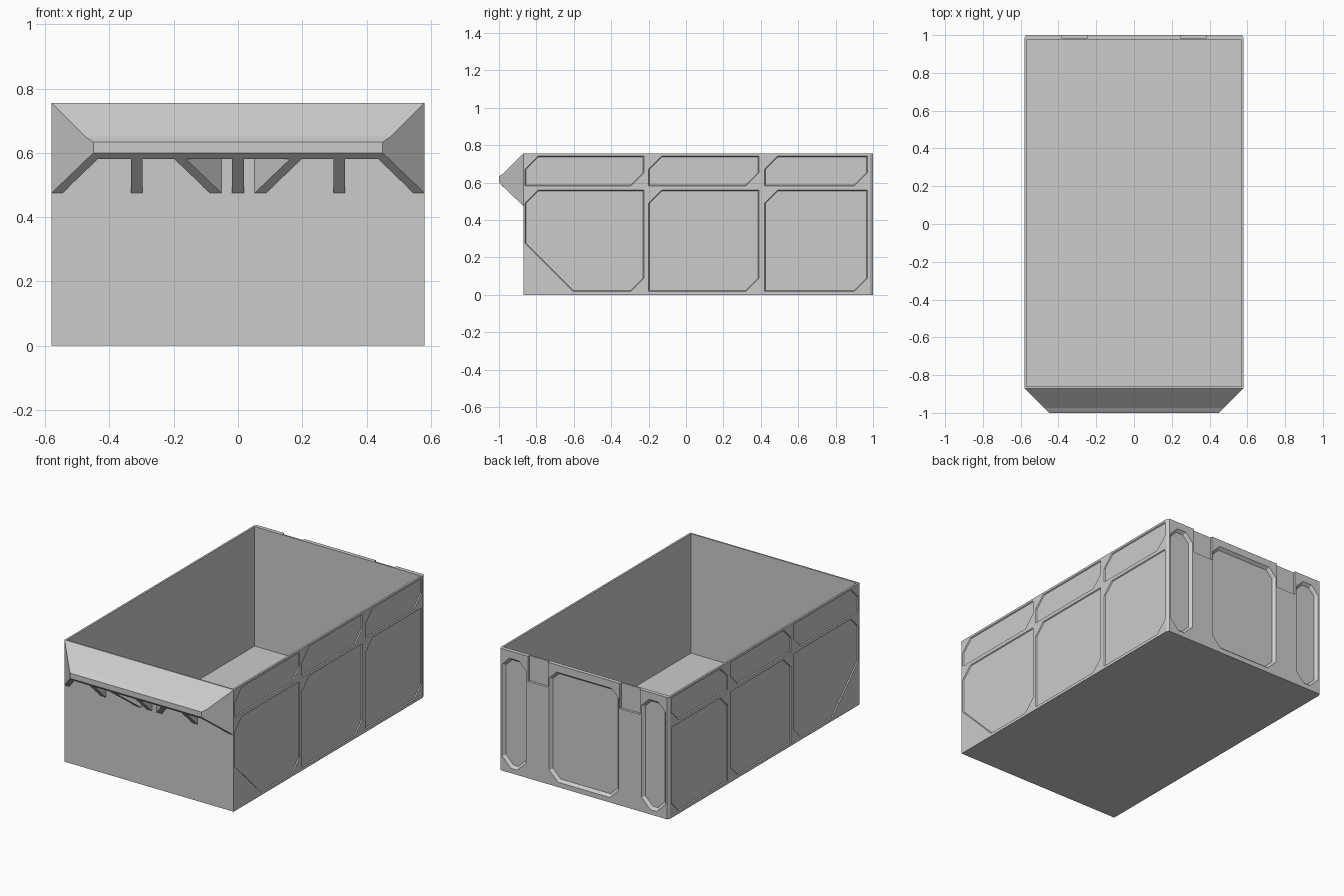
import bpy, bmesh

if "Cube" in bpy.data.objects:
    bpy.data.objects.remove(bpy.data.objects["Cube"])

FRONT, BACK, HALF, TOP = -0.87, 1.0, 0.58, 0.755


def loft(name, loops):
    """Closed solid skinned through equal-length vertex loops."""
    bm = bmesh.new()
    rings = [[bm.verts.new(p) for p in loop] for loop in loops]
    n = len(rings[0])
    for a, b in zip(rings, rings[1:]):
        for i in range(n):
            bm.faces.new((a[i], a[(i + 1) % n], b[(i + 1) % n], b[i]))
    bm.faces.new(rings[0][::-1])
    bm.faces.new(rings[-1])
    bmesh.ops.recalc_face_normals(bm, faces=bm.faces)
    mesh = bpy.data.meshes.new(name)
    bm.to_mesh(mesh)
    bm.free()
    ob = bpy.data.objects.new(name, mesh)
    bpy.context.collection.objects.link(ob)
    return ob


def cut(target, cutters):
    bpy.context.view_layer.objects.active = target
    for c in cutters:
        mod = target.modifiers.new("cut", 'BOOLEAN')
        mod.operation, mod.solver, mod.object = 'DIFFERENCE', 'EXACT', c
        bpy.ops.object.modifier_apply(modifier=mod.name)
        bpy.data.objects.remove(c)


def outline(u0, u1, v0, v1, ch, d=0.0):
    """Rectangle inset by d; ch = chamfers (low-left, low-right, up-right, up-left)."""
    u0, u1, v0, v1 = u0 + d, u1 - d, v0 + d, v1 - d
    a, b, c, e = [max(x - 0.586 * d, 0.001) for x in ch]
    return [(u0, v0 + a), (u0 + a, v0), (u1 - b, v0), (u1, v0 + b),
            (u1, v1 - c), (u1 - c, v1), (u0 + e, v1), (u0, v1 - e)]


def recess(place, surface, depth, slope, rect, ch):
    """Cutter for a panel with sloped borders sunk into a wall."""
    levels = [(surface + 0.02, 0), (surface, 0), (surface - depth, slope)]
    return loft("recess_cutter", [[place(u, v, h) for u, v in outline(*rect, ch, d)]
                                  for h, d in levels])


def prism(name, x0, x1, y0, y1, z0, z1):
    plan = [(x0, y0), (x1, y0), (x1, y1), (x0, y1)]
    return loft(name, [[(x, y, z) for x, y in plan] for z in (z0, z1)])


# Bin body with chamfered back corners
plan = [(-HALF, FRONT), (HALF, FRONT), (HALF, 0.985), (HALF - 0.01, BACK),
        (-HALF + 0.01, BACK), (-HALF, 0.985)]
body = loft("bin_body", [[(x, y, z) for x, y in plan] for z in (0, TOP)])
cutters = [prism("interior_cutter", -0.568, 0.568, -0.86, 0.975, 0.015, 1)]

# Shallow side panels, two rows of three
columns = [(-0.86, -0.225), (-0.20, 0.39), (0.42, 0.97)]
for s in (-1, 1):
    for i, (y0, y1) in enumerate(columns):
        for z0, z1 in ((0.018, 0.56), (0.582, 0.742)):
            big = 0.257 if i == 0 and z0 < 0.1 else 0.0
            cutters.append(recess(lambda u, v, h, s=s: (s * h, u, v), HALF, 0.006, 0.004,
                                  (y0, y1, z0, z1), (big, 0.07, 0.0, 0.07)))

# Deep back panels and hook notches
for x0, x1 in ((-0.56, -0.395), (-0.238, 0.238), (0.395, 0.56)):
    cutters.append(recess(lambda u, v, h: (u, h, v), BACK, 0.018, 0.015,
                          (x0, x1, 0.03, 0.71), (0.06, 0.06, 0.05, 0.05)))
for s in (-1, 1):
    cutters.append(prism("notch_cutter", s * 0.315 - 0.069, s * 0.315 + 0.069,
                         0.985, 1.05, 0.60, 0.8))
cut(body, cutters)


# Front grip: sloping hood with angled ends, hollow below
def hood(name, profile, w):
    return loft(name, [[(s * (w + y - FRONT), y, z) for y, z in profile] for s in (-1, 1)])


grip = hood("front_grip", [(FRONT, TOP), (-0.975, 0.65), (-1, 0.633), (-1, 0.60),
                           (FRONT, 0.475)], HALF)
cut(grip, [hood("grip_cutter", [(-0.86, 0.74), (-0.965, 0.635), (-0.98, 0.615),
                                (-0.98, 0.3), (-0.86, 0.3)], 0.546)])

# Ribs under the grip; shear turns two of them diagonal
rib = [(FRONT, 0.475), (-0.99, 0.59), (-0.99, 0.625), (-0.965, 0.65), (FRONT, 0.745)]
for i, (x, shear) in enumerate([(-0.315, 0), (-0.07, -1), (0, 0), (0.07, 1), (0.315, 0)]):
    loft(f"grip_rib_{i + 1}", [[(x + d + shear * (FRONT - y), y, z) for y, z in rib]
                               for d in (-0.018, 0.018)])
